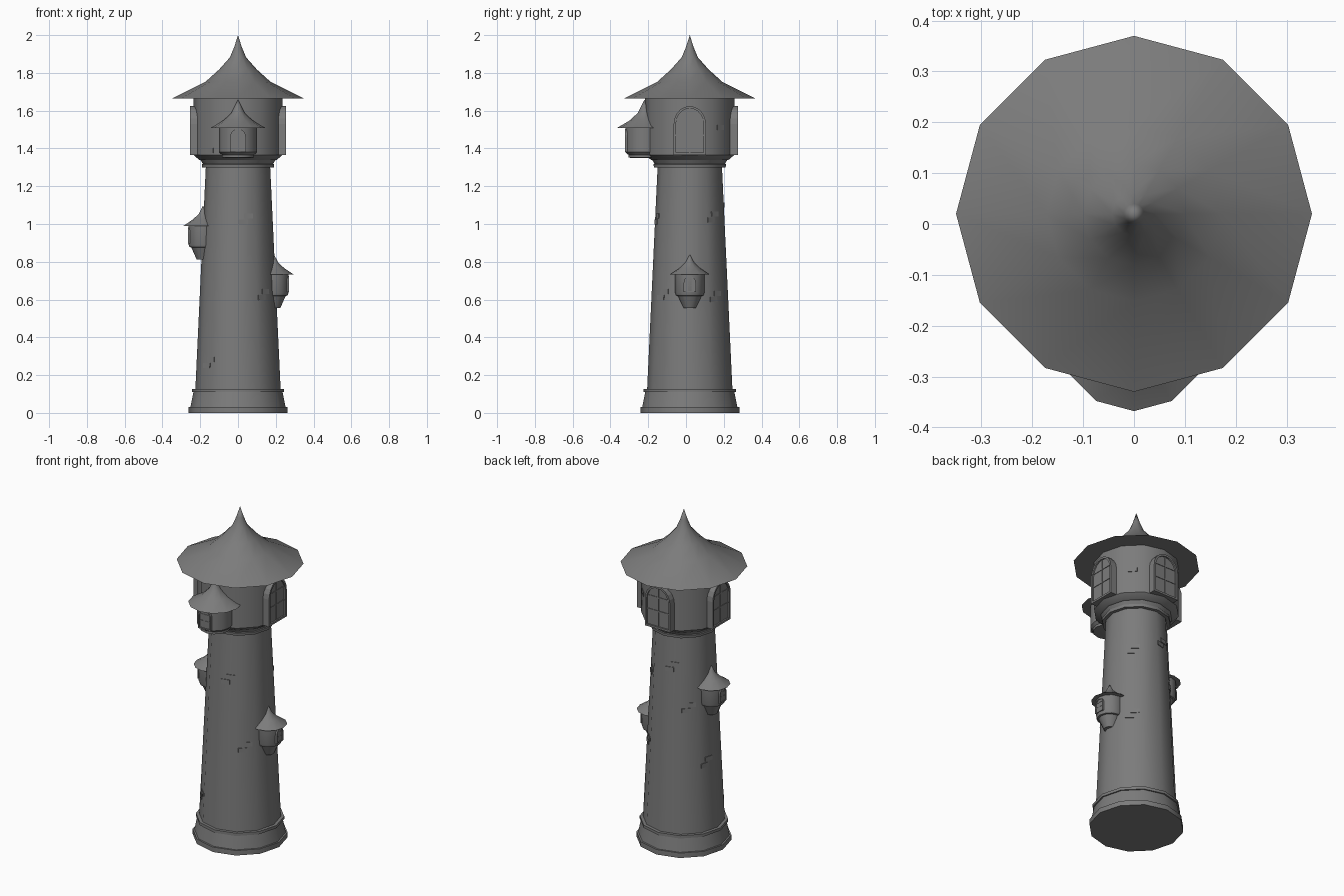
import bpy, bmesh, math
from mathutils import Matrix, Vector

cube = bpy.data.objects.get("Cube")
if cube:
    bpy.data.objects.remove(cube)

stone = bpy.data.materials.new("grey_stone")
stone.use_nodes = True
GREY = (0.2, 0.2, 0.2, 1)
stone.diffuse_color = GREY
stone.node_tree.nodes["Principled BSDF"].inputs["Base Color"].default_value = GREY

AXIS = Vector((0, 0.02, 0))
SIDES = 12


def finish(name, bm, smooth=False):
    bmesh.ops.recalc_face_normals(bm, faces=bm.faces)
    mesh = bpy.data.meshes.new(name)
    bm.to_mesh(mesh)
    bm.free()
    mesh.materials.append(stone)
    obj = bpy.data.objects.new(name, mesh)
    bpy.context.collection.objects.link(obj)
    if smooth:
        bpy.ops.object.select_all(action='DESELECT')
        obj.select_set(True)
        bpy.context.view_layer.objects.active = obj
        bpy.ops.object.shade_smooth_by_angle(angle=math.radians(32))
    return obj


def lathe(name, centre, profile):
    """Twelve-sided turned part from (radius, height) pairs, capped at both ends."""
    bm = bmesh.new()
    rings = []
    for r, z in profile:
        if r == 0:
            rings.append([bm.verts.new(centre + Vector((0, 0, z)))] * SIDES)
        else:
            rings.append([bm.verts.new(centre + Vector((
                r * math.cos(math.tau * i / SIDES),
                r * math.sin(math.tau * i / SIDES), z))) for i in range(SIDES)])
    for a, b in zip(rings, rings[1:]):
        for i in range(SIDES):
            j = (i + 1) % SIDES
            bm.faces.new(list(dict.fromkeys((a[i], a[j], b[j], b[i]))))
    for ring, (r, z) in ((rings[0], profile[0]), (rings[-1], profile[-1])):
        if r > 0:
            bm.faces.new(ring)
    return finish(name, bm, True)


def facing(centre, angle, distance, z, tilt=0):
    """Local frame: x outward, y sideways, z up."""
    return (Matrix.Translation(centre + Vector((0, 0, z)))
            @ Matrix.Rotation(angle, 4, 'Z')
            @ Matrix.Translation((distance, 0, 0))
            @ Matrix.Rotation(-tilt, 4, 'Y'))


def add_box(bm, size, at):
    bmesh.ops.create_cube(bm, size=1, matrix=Matrix.Translation(at) @ Matrix.Diagonal((*size, 1)))


def arch(half, height, steps=10):
    spring = height - half * 1.1
    pts = [(-half, 0), (half, 0)]
    for i in range(steps + 1):
        t = math.pi * i / steps
        pts.append((half * math.cos(t), spring + half * 1.1 * math.sin(t)))
    return pts


def window(name, frame, half, height, depth, border):
    """Arched frame, recessed pane and glazing bars."""
    bm = bmesh.new()
    outer = arch(half, height)
    inner = [(y, z + border) for y, z in arch(half - border, height - 2 * border)]
    pane = -depth * 0.4

    def loop(pts, x):
        return [bm.verts.new((x, y, z)) for y, z in pts]
    loops = [loop(outer, -depth * 2.5), loop(outer, 0), loop(inner, 0), loop(inner, pane)]
    for a, b in zip(loops, loops[1:]):
        for i in range(len(a)):
            j = (i + 1) % len(a)
            bm.faces.new((a[i], a[j], b[j], b[i]))
    bm.faces.new(loops[-1])
    bar = border * 0.6
    add_box(bm, (depth * 0.3, bar, height - 2 * border), (pane, 0, height / 2))
    for level in (0.4, 0.72):
        add_box(bm, (depth * 0.3, 2 * (half - border), bar), (pane, 0, height * level))
    bm.transform(frame)
    return finish(name, bm)


# Tower shaft with stepped foot
lathe("tower_foot", AXIS, [(0.262, 0), (0.262, 0.03), (0.252, 0.03), (0.236, 0.11),
                           (0.244, 0.11), (0.244, 0.127), (0.2, 0.127)])
lathe("tower_shaft", AXIS, [(0.226, 0.12), (0.17, 1.31)])

# Corbel, upper chamber and roof
lathe("corbel", AXIS, [(0.16, 1.3), (0.19, 1.3), (0.192, 1.316), (0.186, 1.318),
                       (0.198, 1.338), (0.206, 1.34), (0.236, 1.366)])
lathe("upper_chamber", AXIS, [(0.236, 1.366), (0.236, 1.665)])
lathe("main_roof", AXIS, [(0.35, 1.664), (0.172, 1.753), (0.1, 1.818),
                          (0.043, 1.882), (0.02, 1.937), (0, 2.0)])

# Large windows on three sides of the chamber
for name, deg in (("right", 180), ("left", 0), ("back", 90)):
    window(name + "_window", facing(AXIS, math.radians(deg), 0.254, 1.366),
           0.085, 0.258, 0.022, 0.012)

# Front bay turret
bay = Vector((0, -0.22, 0))
lathe("bay_turret", bay, [(0.07, 1.35), (0.085, 1.352), (0.085, 1.366), (0.1, 1.38), (0.1, 1.51)])
lathe("bay_roof", bay, [(0.148, 1.507), (0.075, 1.55), (0.034, 1.59), (0.018, 1.622), (0, 1.658)])
window("bay_window", facing(bay, -math.pi / 2, 0.104, 1.38), 0.042, 0.124, 0.016, 0.008)

# Small hanging turrets on the shaft
for name, x, z, angle in (("left", 0.19, 0.555, 0), ("right", -0.185, 0.812, math.pi)):
    c = Vector((x, 0.02, z))
    lathe(name + "_turret", c, [(0.034, 0), (0.062, 0.064), (0.072, 0.066),
                                (0.077, 0.08), (0.077, 0.182)])
    lathe(name + "_turret_roof", c, [(0.104, 0.178), (0.054, 0.212), (0.024, 0.24),
                                     (0.012, 0.262), (0, 0.286)])
    window(name + "_turret_window", facing(c, angle, 0.079, 0.084),
           0.032, 0.085, 0.011, 0.006)

# Scattered bricks standing slightly proud of the walls
APOTHEM = math.cos(math.pi / SIDES)
SLOPE = math.atan(0.056 / 1.19)


def bricks(name, deg, z, offsets):
    chamber = z > 1.35
    radius = 0.236 if chamber else 0.226 - (z - 0.12) * 0.056 / 1.19
    bm = bmesh.new()
    for y, dz in offsets:
        add_box(bm, (0.008, 0.05, 0.026), (0, y, dz))
    bm.transform(facing(AXIS, math.radians(deg), radius * APOTHEM, z, 0 if chamber else SLOPE))
    finish(name, bm)


PAIR = [(-0.02, 0), (0.01, 0.032)]
for i, (deg, z) in enumerate(((-135, 0.25), (-75, 1.01), (-45, 0.61), (45, 0.6),
                              (45, 1.02), (135, 0.86), (165, 0.52), (105, 1.1))):
    bricks("shaft_bricks_%d" % (i + 1), deg, z, PAIR)
bricks("left_chamber_brick", 45, 1.51, [(0, 0)])
bricks("front_chamber_brick", -135, 1.39, [(0.02, 0)])
